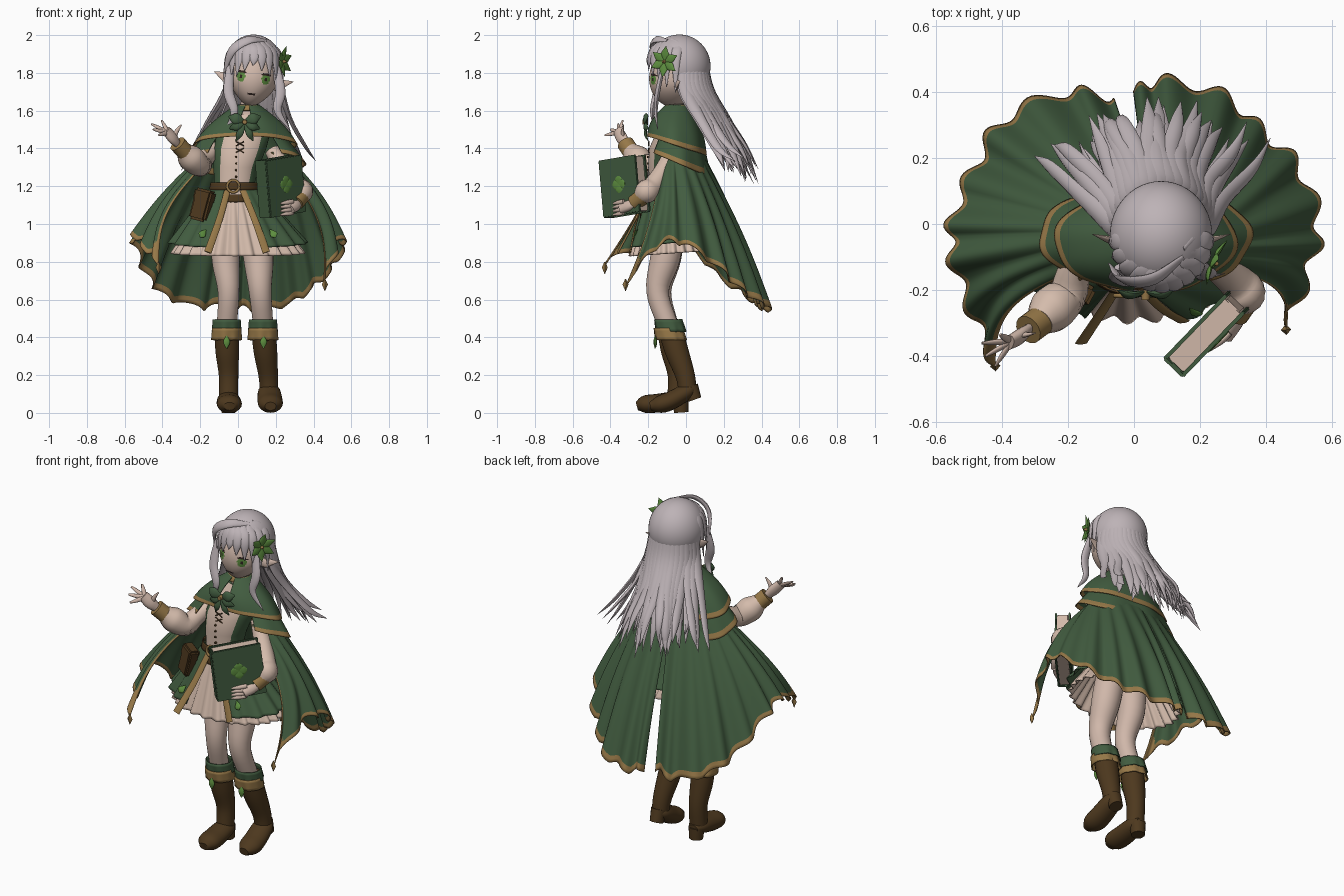
import bpy, bmesh, random
from math import sin, cos, pi, radians
from mathutils import Vector, Matrix

random.seed(4)
if "Cube" in bpy.data.objects:
    bpy.data.objects.remove(bpy.data.objects["Cube"])


def material(name, *rgb):
    m = bpy.data.materials.new(name)
    m.use_nodes = True
    m.diffuse_color = (*rgb, 1)
    m.node_tree.nodes["Principled BSDF"].inputs["Base Color"].default_value = (*rgb, 1)
    return m


HAIR = material("silver lilac hair", .51, .45, .47)
SKIN = material("skin", .63, .475, .40)
CREAM = material("cream cloth", .66, .50, .41)
GREEN = material("forest green cloth", .054, .108, .051)
GOLD = material("old gold trim", .31, .19, .065)
BROWN = material("brown leather", .075, .04, .013)
LEAF = material("leaf green", .11, .27, .05)
DARK = material("dark line", .03, .018, .015)


def finish(name, bm, mats, solid=0, angle=50):
    """Turn a bmesh into a smooth shaded object."""
    bmesh.ops.recalc_face_normals(bm, faces=bm.faces)
    mesh = bpy.data.meshes.new(name)
    bm.to_mesh(mesh)
    bm.free()
    for m in mats:
        mesh.materials.append(m)
    ob = bpy.data.objects.new(name, mesh)
    bpy.context.collection.objects.link(ob)
    bpy.ops.object.select_all(action='DESELECT')
    bpy.context.view_layer.objects.active = ob
    ob.select_set(True)
    bpy.ops.object.shade_smooth_by_angle(angle=radians(angle))
    if solid:
        mod = ob.modifiers.new("thickness", 'SOLIDIFY')
        mod.thickness, mod.offset = solid, 0


def skin_rings(bm, rings, wrap=True, caps=True, rule=None):
    """Join rows of points with quads; rule(row, column) picks the material."""
    rows = [[bm.verts.new(p) for p in r] for r in rings]
    n, k = len(rows[0]), len(rows)
    for i in range(k - 1):
        for j in range(n if wrap else n - 1):
            q = (j + 1) % n
            f = bm.faces.new((rows[i][j], rows[i][q], rows[i + 1][q], rows[i + 1][j]))
            if rule:
                f.material_index = rule((i + .5) / (k - 1), (j + .5) / n)
    if caps:
        bm.faces.new(rows[0])
        bm.faces.new(rows[-1])


def spline(pts, n=5):
    """Smooth path through the points."""
    P = [Vector(p) for p in pts]
    P = [2 * P[0] - P[1]] + P + [2 * P[-1] - P[-2]]
    out = []
    for a, b, c, d in zip(P, P[1:], P[2:], P[3:]):
        for s in range(n):
            t = s / n
            out.append(b + (c - a) * t / 2 + (a * 2 - b * 5 + c * 4 - d) * t * t / 2
                       + (b * 3 - a - c * 3 + d) * t ** 3 / 2)
    return out + [P[-2]]


def tubes(name, paths, mat, flat=1, up=(.1, -1, .15), sides=12, n=5):
    """Tapered tubes; each point is x, y, z, radius. A path may bring its own up."""
    bm = bmesh.new()
    for path in paths:
        pts, u = path if isinstance(path, tuple) else (path, up)
        P = spline(pts, n)
        rings = []
        for i, p in enumerate(P):
            t = (P[min(i + 1, len(P) - 1)] - P[max(i - 1, 0)]).to_3d()
            side = t.cross(Vector(u)).normalized()
            nor = side.cross(t).normalized() * flat
            r = max(p[3], .001)
            rings.append([p.to_3d() + (side * cos(a) + nor * sin(a)) * r
                          for a in (2 * pi * j / sides for j in range(sides))])
        skin_rings(bm, rings)
    finish(name, bm, [mat])


def drape(name, top, hem, mats, rule=None, folds=0, amp=0, bulge=0, wrap=False, cols=120, rows=26, sway=None):
    """Cloth hanging from the top curve to the hem curve, with pleats and sideways sway."""
    rings = []
    for i in range(rows + 1):
        t, ring = i / rows, []
        for j in range(cols):
            u = j / (cols if wrap else cols - 1)
            a, b = top(u), hem(u)
            out = (b - a).to_2d().to_3d().normalized()
            p = a.lerp(b, t) + out * (amp * t * sin(2 * pi * folds * u) + bulge * sin(pi * t))
            ring.append(p + sway(u) * sin(pi * t) if sway else p)
        rings.append(ring)
    bm = bmesh.new()
    skin_rings(bm, rings, wrap, False, rule)
    finish(name, bm, mats, solid=.006)


def oval(cx, cy, z, rx, ry, start=0, sweep=360, slope=0):
    """Elliptical curve; slope raises the front and lowers the back."""
    def at(u):
        a = radians(start + sweep * u)
        return Vector((cx + rx * cos(a), cy + ry * sin(a), z - slope * sin(a)))
    return at


def box(name, size, matrix, mat, bevel=.004):
    bm = bmesh.new()
    bmesh.ops.create_cube(bm, size=1, matrix=matrix @ Matrix.Diagonal((*size, 1)))
    bmesh.ops.bevel(bm, geom=bm.edges[:], offset=bevel, segments=2, affect='EDGES')
    finish(name, bm, [mat], angle=30)


# Head: the face colours follow eye and mouth outlines
HEAD = Matrix.Translation((.085, -.04, 1.8)) @ Matrix.Rotation(.13, 4, 'Y')
bm = bmesh.new()
bmesh.ops.create_uvsphere(bm, u_segments=112, v_segments=80, radius=1)
bm.transform(Matrix.Diagonal((.125, .125, .15, 1)))
for v in bm.verts:
    if v.co.z < 0:
        v.co.x *= 1 - .4 * (v.co.z / .15) ** 2
for f in bm.faces:
    c = f.calc_center_median()
    ex, ez = (abs(c.x) - .066) / .034, (c.z - .005) / .031
    if c.y < 0 and ex * ex + ez * ez < 1:
        iris = ex * ex * 2.2 + ez * ez
        f.material_index = 3 if ez > .65 or iris < .1 else 2 if iris < .9 else 1
    elif c.y < 0 and abs(c.x) < .02 and abs(c.z + .082) < .006:
        f.material_index = 3
bm.transform(HEAD @ Matrix.Translation((0, -.03, -.03)))
finish("head", bm, [SKIN, CREAM, LEAF, DARK])
tubes("neck", [[(.04, -.06, 1.5, .05), (.07, -.05, 1.7, .045)]], SKIN)
ears = []
for s in (-1, 1):
    ear = [(.11, -.01, -.06, .02), (.14, -.01, -.045, .028), (.18, 0, -.03, .014), (.212, .01, -.02, .001)]
    ears.append([(*(HEAD @ Vector((s * x, y, z))), r) for x, y, z, r in ear])
tubes("pointed_ears", ears, SKIN, flat=.4)

# Hair: cap, parted fringe, side locks and long strands blown backwards
bm = bmesh.new()
bmesh.ops.create_uvsphere(bm, u_segments=48, v_segments=32, radius=1)
cut = [f for f in bm.faces if f.calc_center_median().z < -.75
       or (f.calc_center_median().y < -.15 and f.calc_center_median().z < .3)]
bmesh.ops.delete(bm, geom=cut, context='FACES')
bm.transform(Matrix.Translation((.082, -.035, 1.835)) @ Matrix.Diagonal((.152, .162, .165, 1)))
finish("hair_cap", bm, [HAIR], solid=.006)

fringe = []
for k in range(11):
    a = -1.45 + .29 * k
    s, c = sin(a), cos(a)
    fringe.append(([(.1 + .05 * s, -.08, 1.975, .012), (.085 + .1 * s, -.035 - .13 * c, 1.94, .03),
                    (.085 + .145 * s, -.035 - .162 * c, 1.88, .026),
                    (.08 + .16 * s, -.035 - .17 * c, 1.84 - .1 * abs(a), .002)], (s, -c, .2)))
fringe.append(([(.15, -.1, 1.97, .01), (.06, -.165, 1.975, .025), (-.03, -.17, 1.92, .025),
                (-.075, -.12, 1.8, .004)], (0, -1, .8)))
tubes("fringe", fringe, HAIR, flat=.4)
tubes("side_locks", [
    [(.2, -.12, 1.84, .02), (.225, -.15, 1.7, .027), (.21, -.16, 1.6, .02), (.275, -.15, 1.5, .002)],
    [(-.04, -.13, 1.84, .02), (-.05, -.16, 1.7, .027), (-.02, -.18, 1.59, .02), (-.07, -.16, 1.49, .002)]],
    HAIR, flat=.5)
strands = []
for layer, count in ((0, 19), (1, 17)):
    for k in range(count):
        u = -1 + 2 * k / (count - 1)
        s, c = sin(1.4 * u), cos(1.4 * u)
        d = 1 - .25 * layer
        wob, drop = random.uniform(-.04, .04), random.uniform(-.06, .05)
        strands.append(([
            (.082 + .135 * s * d, -.035 + .14 * c * d, 1.86, .025),
            (.082 + .15 * s * d, -.03 + .165 * c * d, 1.71, .036),
            (.06 + .21 * u * d + wob / 4, .05 + .18 * c * d, 1.55, .027),
            (.05 + .28 * u * d + wob, .14 + .18 * c * d, 1.4 + drop / 2, .02),
            (.05 + .33 * u * d + wob, .2 + .16 * c * d + wob, 1.25 + .08 * abs(u) + drop, .001)],
            (s, c, .4)))
tubes("long_hair", strands, HAIR, flat=.45, sides=8)

# Flower in the hair
petals = []
for k in range(6):
    w, z = cos(k * pi / 3 + .4), sin(k * pi / 3 + .4)
    petals.append([(.24 + lift + .42 * w * d, -.115 + .9 * w * d, 1.86 + z * d, r)
                   for d, r, lift in ((.008, .006, 0), (.038, .024, 0), (.082, .001, .012))])
tubes("flower_petals", petals, LEAF, flat=.3, up=(.9, -.42, 0))
tubes("flower_centre", [[(.235, -.113, 1.86, .012), (.255, -.123, 1.86, .005)]], GOLD)

# Bodice: cream front between green jacket sides
rings = []
for z, cx, cy, rx, ry in ((1.12, -.01, -.1, .13, .1), (1.2, -.02, -.1, .105, .09), (1.3, -.01, -.1, .12, .1),
                          (1.4, .01, -.09, .14, .105), (1.48, .03, -.07, .14, .09), (1.58, .05, -.06, .06, .05)):
    rings.append([oval(cx, cy, z, rx, ry)(j / 48) for j in range(48)])
bm = bmesh.new()
skin_rings(bm, rings, rule=lambda t, u: 1 if abs(u - .75) < .12 else 2 if abs(u - .75) < .135 else 0)
finish("bodice", bm, [GREEN, CREAM, GOLD])
tubes("lacing", [[(.01 - .022 * s, -.197, z - .012, .003), (.01 + .022 * s, -.197, z + .012, .003)]
                 for s in (-1, 1) for z in (1.39, 1.425)], BROWN)
tubes("bodice_buttons", [[(-.01, -.19, z, .007), (-.01, -.207, z, .005)] for z in (1.25, 1.285, 1.32, 1.355)],
      BROWN, up=(0, 0, 1))
bow = []
for s in (-1, 1):
    for dx, dz, r in ((.085, .03, .03), (.08, -.035, .024), (.045, -.1, .018)):
        bow.append([(.035, -.205, 1.54, .008), (.035 + s * dx * .55, -.215, 1.54 + dz * .6, r),
                    (.035 + s * dx, -.2, 1.54 + dz, .003)])
tubes("neck_bow", bow, GREEN, flat=.4)
tubes("bow_knot", [[(.035, -.2, 1.54, .015), (.035, -.23, 1.54, .012)]], GOLD, up=(0, 0, 1))

# Skirts, gold edging strips and belts
drape("cream_underskirt", oval(-.02, -.1, 1.2, .1, .085), oval(0, -.08, .845, .345, .21, slope=-.015),
      [CREAM, GOLD], lambda t, u: int(.95 < t < .98 and abs(u - .75) < .07),
      folds=26, amp=.012, wrap=True, cols=208)
drape("green_overskirt", oval(-.02, -.1, 1.21, .11, .095, -66, 312),
      oval(0, -.08, .9, .36, .225, -66, 312, -.025), [GREEN], folds=14, amp=.012, cols=160)
tubes("skirt_strips", [
    [(-.055, -.2, 1.18, .016), (-.1, -.27, 1.02, .018), (-.16, -.36, .85, .02)],
    [(.025, -.2, 1.18, .016), (.09, -.26, 1.02, .018), (.15, -.295, .85, .02)]], GOLD, flat=.25)
tubes("skirt_embroidery", [[(s * .2, -.277, .93, .004), (s * .19, -.272, .945, .02), (s * .17, -.255, .97, .003)]
                           for s in (-1, 1)], LEAF, flat=.25)
for name, z, slope in (("waist_belt", 1.2, 0), ("slung_belt", 1.165, -.03)):
    drape(name, oval(-.02, -.1, z + .02, .122, .108, slope=slope),
          oval(-.02, -.1, z - .02, .13, .113, slope=slope), [BROWN], wrap=True, rows=4, cols=48)
tubes("belt_buckle", [[(-.025 + .032 * cos(a), -.217, 1.2 + .032 * sin(a), .007)
                       for a in (k * pi / 6 for k in range(13))]], GOLD)
pouch = Matrix.Translation((-.19, -.2, 1.1)) @ Matrix.Rotation(.25, 4, 'Y') @ Matrix.Rotation(-.5, 4, 'Z')
box("belt_pouch", (.1, .06, .17), pouch, BROWN, .012)
box("pouch_flap", (.106, .067, .07), pouch @ Matrix.Translation((0, 0, .05)), BROWN, .012)

# Cape: two panels parted at the back, over them a two layered capelet
right_hem = spline([(-.42, -.43, .78), (-.49, -.27, .85), (-.55, -.11, .92), (-.55, .02, .86), (-.48, .18, .7),
                    (-.39, .32, .6), (-.2, .4, .54), (-.06, .38, .56)], 18)
left_hem = spline([(0, .4, .55), (.09, .435, .53), (.27, .39, .56), (.39, .28, .64), (.5, .17, .75),
                   (.56, 0, .87), (.53, -.14, .87), (.46, -.32, .67)], 18)
for name, hem, start, sweep, front in (("cape_right", right_hem, 228, -138, 0), ("cape_left", left_hem, 90, -142, 1)):
    def along(u, hem=hem):
        p = hem[round(u * (len(hem) - 1))].copy()
        p.z += .03 * abs(sin(u * pi * 8))
        return p
    drape(name, oval(.04, -.03, 1.38, .22, .115, start, sweep), along, [GREEN, GOLD],
          lambda t, u, f=front: int(t > .955 or abs(u - f) < .018 or t > .8 and abs(u - f) < .3 * (t - .75)),
          folds=8, amp=.02, bulge=.025, cols=len(hem), rows=44,
          sway=lambda u, f=front: Vector((.16 * f - .08, .045, 0)) * max(0, 1 - 4 * abs(u - f)))
tubes("cape_tassels", [[(x, y, z + .03, .002), (x, y, z, .016), (x, y, z - .035, .001)]
                       for x, y, z in ((-.42, -.43, .77), (.46, -.32, .68))], GOLD, sides=4, n=1)
drape("capelet_lower", oval(.035, -.03, 1.55, .12, .07, -52, 284), oval(.035, -.04, 1.32, .32, .165, -52, 284, .07),
      [GREEN, GOLD], lambda t, u: int(t > .88), bulge=.012, folds=6, amp=.006)
drape("capelet_upper", oval(.05, -.05, 1.63, .06, .055, -82, 344), oval(.035, -.05, 1.415, .275, .155, -82, 344, .05),
      [GREEN, GOLD], lambda t, u: int(t > .88), bulge=.025, folds=6, amp=.005)
drape("collar", oval(.05, -.05, 1.63, .062, .058), oval(.05, -.05, 1.6, .075, .07), [GOLD],
      wrap=True, rows=3, cols=40)

# Arms: puffed sleeves, gold cuffs, hands
tubes("sleeves", [
    [(-.13, -.06, 1.4, .045), (-.18, -.14, 1.34, .05), (-.2, -.21, 1.31, .06), (-.25, -.26, 1.35, .07),
     (-.285, -.295, 1.39, .045)],
    [(.18, -.07, 1.39, .04), (.25, -.12, 1.28, .05), (.31, -.175, 1.2, .055), (.335, -.21, 1.17, .064),
     (.325, -.245, 1.135, .04)]], CREAM, sides=16)
tubes("cuffs", [[(-.28, -.29, 1.38, .046), (-.32, -.32, 1.425, .046)],
                [(.335, -.225, 1.15, .046), (.305, -.275, 1.11, .042)]], GOLD, sides=16)
hand = [[(-.315, -.315, 1.42, .022), (-.345, -.34, 1.455, .034), (-.38, -.36, 1.495, .03)],
        [(-.34, -.335, 1.45, .014), (-.325, -.335, 1.49, .012), (-.3, -.33, 1.525, .004)]]
for x, y, z in ((-.46, -.36, 1.53), (-.45, -.4, 1.5), (-.42, -.43, 1.47), (-.405, -.335, 1.55)):
    tip, base = Vector((x, y, z)), Vector((-.37, -.355, 1.485))
    hand.append([(*base.lerp(tip, t), r) for t, r in ((0, .013), (.6, .011), (1, .005))])
tubes("right_hand", hand, SKIN, flat=.6, up=(.5, -.7, .4))
tubes("left_hand", [[(.32, -.25, 1.125, .026), (.3, -.3, 1.1, .034), (.275, -.345, 1.08, .028)]]
      + [[(.29, -.33, z, .012), (.265, -.355, z - .005, .012), (.225, -.385, z - .012, .005)]
         for z in (1.06, 1.08, 1.1, 1.12)], SKIN, flat=.7)

# Book with covers, spine, pages and a clover emblem
book = Matrix.Translation((.225, -.325, 1.2)) @ Matrix.Rotation(radians(46), 4, 'Z') @ Matrix.Rotation(-.12, 4, 'Y')
box("book_pages", (.255, .062, .29), book, CREAM)
for name, y in (("front_cover", -.037), ("back_cover", .037)):
    box(name, (.275, .012, .305), book @ Matrix.Translation((0, y, 0)), GREEN)
box("book_spine", (.014, .08, .305), book @ Matrix.Translation((-.132, 0, 0)), GREEN)
clover = [[(*(book @ Vector((d * cos(a), -.044, d * sin(a) + .01))), r)
           for d, r in ((0, .01), (.028, .024), (.045, .008))] for a in (0, pi / 2, pi, pi * 1.5)]
tubes("book_emblem", clover, LEAF, flat=.12, up=book.to_3x3() @ Vector((0, -1, 0)))

# Legs and boots
tubes("legs", [
    [(-.05, -.08, 1.02, .08), (-.065, -.1, .82, .075), (-.05, -.135, .64, .057), (-.06, -.09, .45, .053)],
    [(.09, -.08, 1.02, .08), (.108, -.11, .82, .08), (.118, -.15, .64, .06), (.135, -.09, .45, .053)]],
    SKIN, sides=20)
tubes("boot_shafts", [
    [(-.06, -.09, .45, .064), (-.057, -.07, .33, .063), (-.05, -.045, .2, .052), (-.05, -.05, .07, .05)],
    [(.133, -.085, .45, .064), (.145, -.05, .33, .063), (.16, -.005, .2, .052), (.165, .01, .11, .048)]],
    BROWN, sides=20)
tubes("boot_feet", [
    [(-.05, .005, .07, .03), (-.05, -.05, .07, .058), (-.047, -.15, .052, .066), (-.045, -.22, .045, .062),
     (-.045, -.26, .035, .03)],
    [(.165, .055, .13, .03), (.165, .01, .115, .058), (.17, -.08, .065, .066), (.172, -.14, .045, .062),
     (.172, -.19, .035, .03)]], BROWN, flat=.74, up=(0, 0, 1), sides=20)
tubes("boot_heels", [[(-.05, -.03, .07, .045), (-.05, -.025, .002, .038)],
                     [(.165, .02, .14, .045), (.165, .045, .07, .038)]], BROWN, sides=16)
for name, low, high, r, mat in (("boot_cuffs", .43, .495, .071, GREEN), ("boot_bands", .385, .45, .074, GOLD)):
    for cx, cy in ((-.06, -.09), (.132, -.088)):
        drape(name, oval(cx, cy - .005, high, r, r), oval(cx, cy + .01, low, r + .005, r + .005),
              [mat], folds=8, amp=.004, wrap=True, cols=64, rows=4)
tubes("boot_leaves", [[(x, y, z + .035, .002), (x, y, z, .018), (x, y, z - .035, .002)]
                      for x, y, z in ((-.06, -.165, .375), (.135, -.16, .375))], LEAF, flat=.4)
